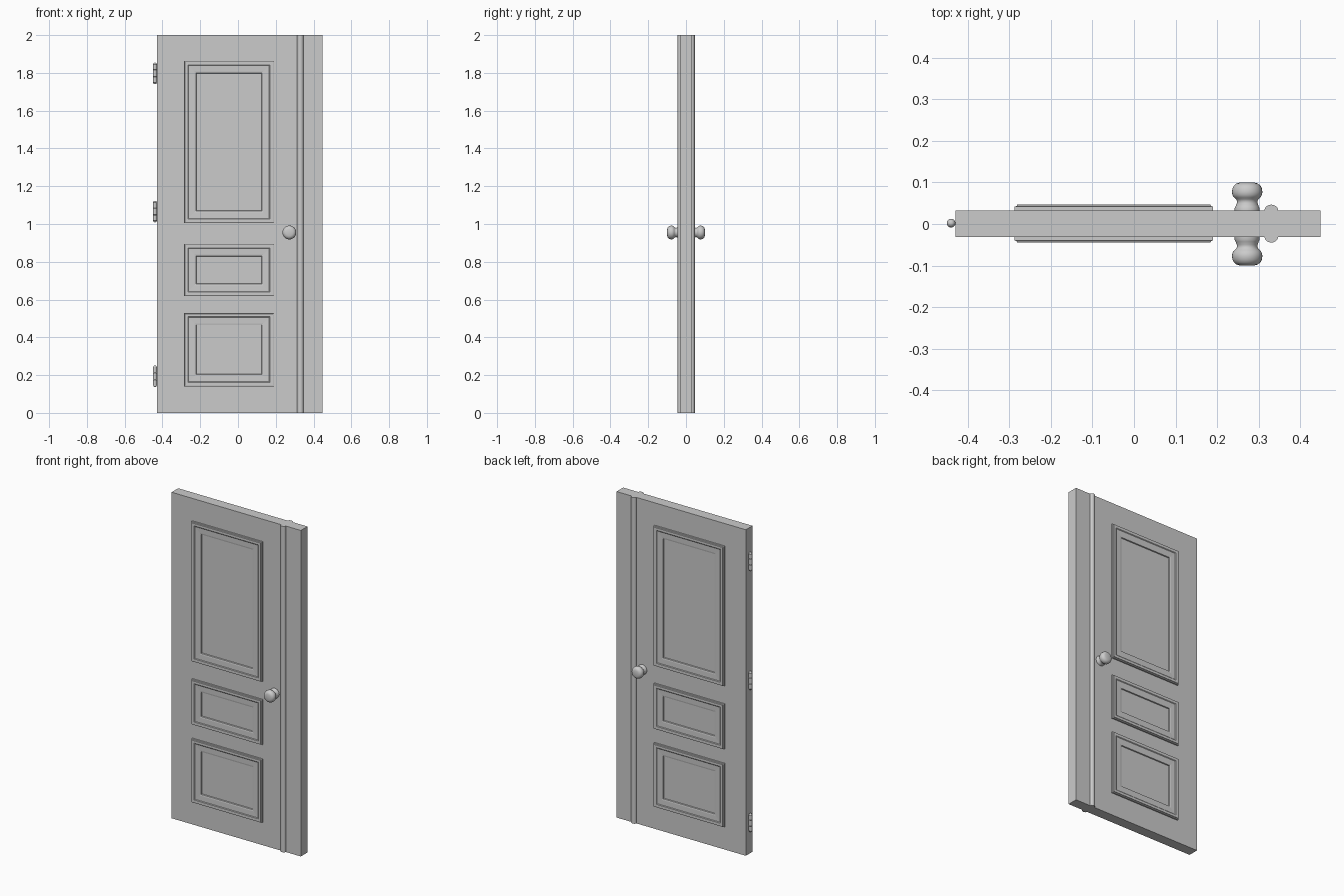
import bpy, bmesh, math
from mathutils import Vector

if "Cube" in bpy.data.objects:
    bpy.data.objects.remove(bpy.data.objects["Cube"])

YC = 0.001  # mid-plane of the slab


def finish(bm, name, smooth=False):
    bmesh.ops.remove_doubles(bm, verts=bm.verts, dist=1e-6)
    bmesh.ops.recalc_face_normals(bm, faces=bm.faces)
    me = bpy.data.meshes.new(name)
    bm.to_mesh(me)
    bm.free()
    ob = bpy.data.objects.new(name, me)
    bpy.context.collection.objects.link(ob)
    if smooth:
        bpy.ops.object.select_all(action='DESELECT')
        ob.select_set(True)
        bpy.context.view_layer.objects.active = ob
        bpy.ops.object.shade_smooth_by_angle(angle=math.radians(40))
    return ob


def loft(bm, loops, cap_start=False, cap_end=False):
    rows = [[bm.verts.new(p) for p in loop] for loop in loops]
    n = len(rows[0])
    for a, b in zip(rows, rows[1:]):
        for i in range(n):
            j = (i + 1) % n
            bm.faces.new((a[i], a[j], b[j], b[i]))
    if cap_start:
        bm.faces.new(rows[0])
    if cap_end:
        bm.faces.new(rows[-1])


def lathe(name, profile, centre, axis, n=32):
    # profile: (radius, distance along axis)
    bm = bmesh.new()
    axis = Vector(axis)
    u = axis.orthogonal().normalized()
    v = axis.cross(u).normalized()
    loops = []
    for r, d in profile:
        loops.append([Vector(centre) + axis * d
                      + r * (u * math.cos(2 * math.pi * i / n) + v * math.sin(2 * math.pi * i / n))
                      for i in range(n)])
    loft(bm, loops, True, True)
    return finish(bm, name, True)


# door slab
bm = bmesh.new()
x0, x1 = -0.429, 0.448
loft(bm, [[(x0, YC - .032, z), (x1, YC - .032, z), (x1, YC + .032, z), (x0, YC + .032, z)]
          for z in (0, 2)], True, True)
finish(bm, "door_slab")

# raised moulding profile: (inset from outer edge, height from mid-plane)
MOULDING = [(0, .031), (0, .0405), (.005, .042), (.006, .0455), (.021, .0455),
            (.025, .0425), (.056, .0415), (.064, .040), (.066, .034)]
PANELS = {"upper": (1.005, 1.863), "middle": (0.618, 0.895), "lower": (0.14, 0.53)}
PX0, PX1 = -0.287, 0.19

# panels, astragal strips and knobs on both faces
KNOB = [(.030, .030), (.030, .038), (.028, .042), (.025, .050), (.0245, .055), (.027, .060),
        (.032, .064), (.0355, .070), (.0365, .077), (.0355, .085), (.032, .092),
        (.026, .097), (.018, .0995), (.002, .100)]
for side, s in (("front", -1), ("back", 1)):
    for label, (z0, z1) in PANELS.items():
        bm = bmesh.new()
        loft(bm, [[(PX0 + d, YC + s * h, z0 + d), (PX1 - d, YC + s * h, z0 + d),
                   (PX1 - d, YC + s * h, z1 - d), (PX0 + d, YC + s * h, z1 - d)]
                  for d, h in MOULDING], False, True)
        finish(bm, f"{label}_panel_{side}")

    bm = bmesh.new()
    arc = [(0.33 + .0165 * math.cos(math.pi * i / 12),
            YC + s * (.031 + .0145 * math.sin(math.pi * i / 12))) for i in range(13)]
    loft(bm, [[(x, y, z) for x, y in arc] for z in (0, 2)], True, True)
    finish(bm, f"astragal_{side}", True)

    lathe(f"knob_{side}", KNOB, (0.272, 0, 0.955), (0, s, 0))

# hinge barrels: three knuckles with rounded tips
knuckles = [(.003, -.057), (.007, -.055), (.009, -.051)]
for a, b in ((-.049, -.019), (-.018, .018), (.019, .049)):
    knuckles += [(.009, a - .0005), (.0105, a + .001), (.0105, b - .001), (.009, b + .0005)]
knuckles += [(.009, .051), (.007, .055), (.003, .057)]
for label, z in (("top", 1.797), ("middle", 1.066), ("bottom", 0.194)):
    lathe(f"hinge_{label}", knuckles, (-0.4395, 0.002, z), (0, 0, 1), 20)
